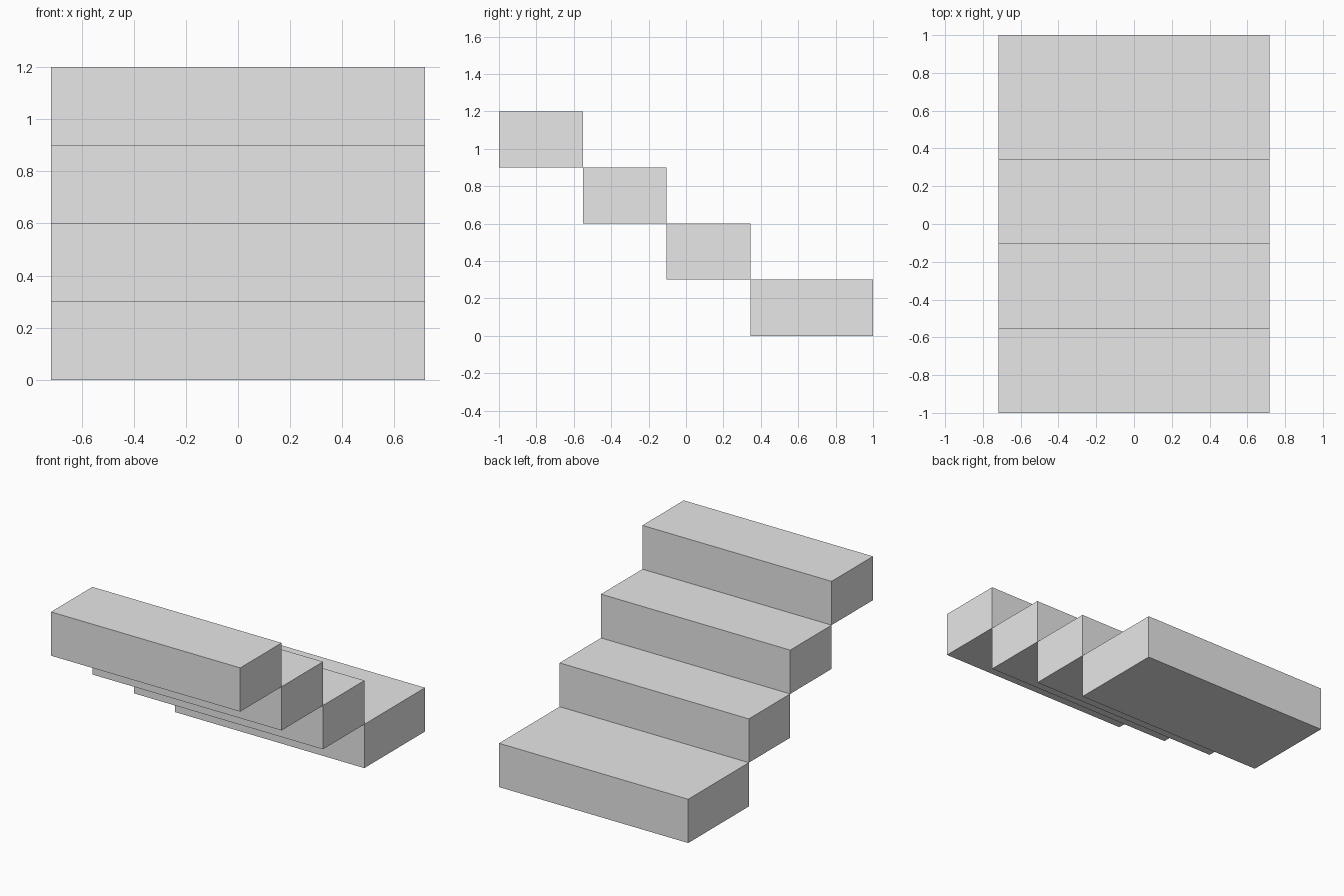
import bpy

# Remove the default object
old = bpy.data.objects.get("Cube")
if old:
    bpy.data.objects.remove(old, do_unlink=True)

# Single plain grey material
grey = bpy.data.materials.new("light_grey")
grey.use_nodes = True
colour = (0.8, 0.8, 0.8, 1)
grey.diffuse_color = colour
grey.node_tree.nodes["Principled BSDF"].inputs["Base Color"].default_value = colour

WIDTH = 1.434
RISE = 0.3
TREAD = 0.448


def add_step(name, y_front, y_back, z_bottom):
    """Add one solid step block."""
    centre = (0, (y_front + y_back) / 2, z_bottom + RISE / 2)
    bpy.ops.mesh.primitive_cube_add(size=1, location=centre)
    step = bpy.context.object
    step.name = name
    step.dimensions = (WIDTH, y_back - y_front, RISE)
    bpy.ops.object.transform_apply(location=False, rotation=False, scale=True)
    step.data.materials.append(grey)


# Three equal steps, descending from front to back
names = ["top_step", "upper_step", "lower_step"]
for i, name in enumerate(names):
    front = -1 + i * TREAD
    add_step(name, front, front + TREAD, (len(names) - i) * RISE)

# Deeper bottom step
add_step("bottom_step", -1 + len(names) * TREAD, 1, 0)
